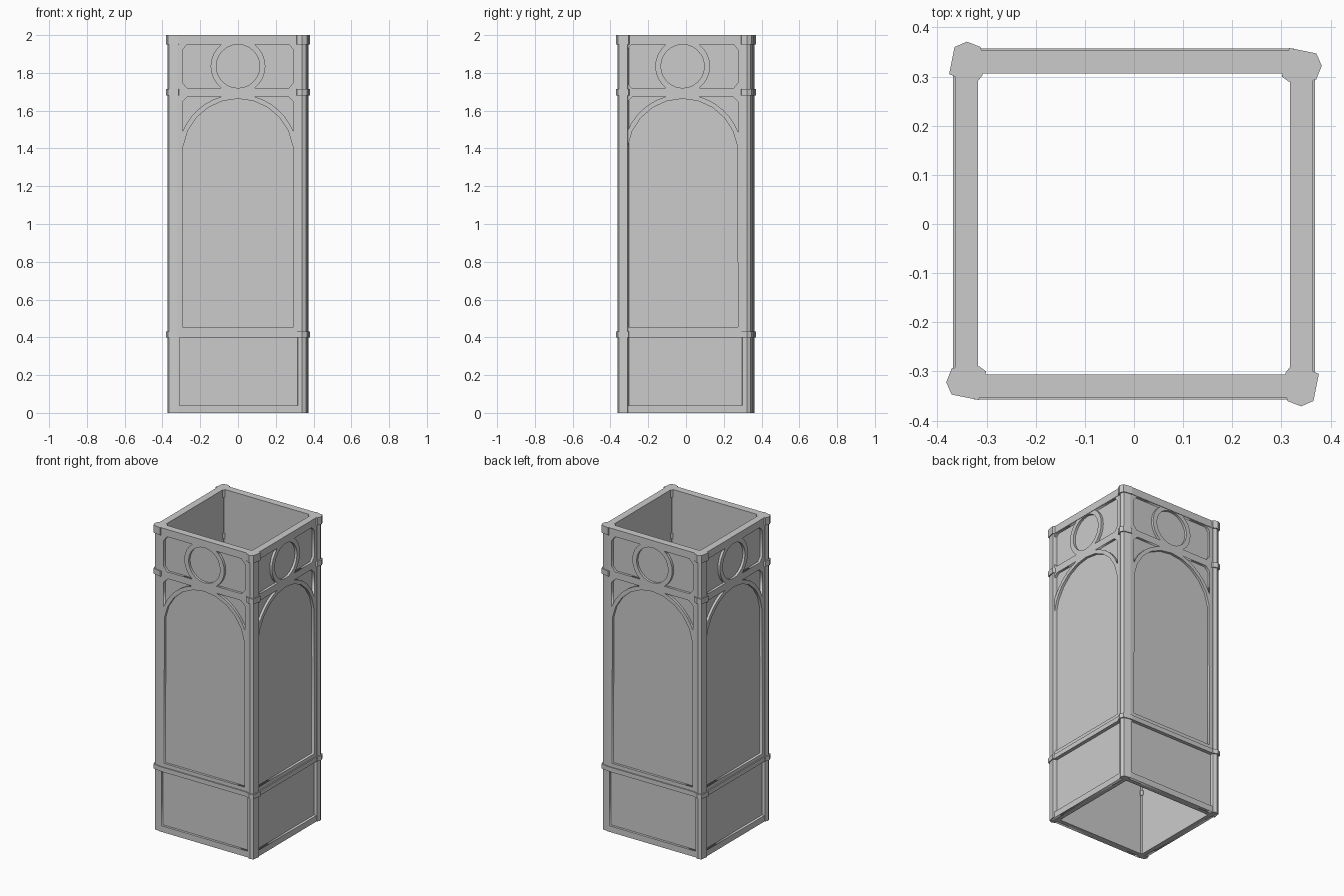
import bpy
import bmesh
from math import sin, cos, pi, atan2
from mathutils import Matrix, Vector

if "Cube" in bpy.data.objects:
    bpy.data.objects.remove(bpy.data.objects["Cube"])


def arc(cx, cz, r, a0, a1, n):
    return [(cx + r * cos(a0 + (a1 - a0) * i / n),
             cz + r * sin(a0 + (a1 - a0) * i / n)) for i in range(n + 1)]


def rect(x0, x1, z0, z1):
    return [(x0, z0), (x1, z0), (x1, z1), (x0, z1)]


def mirror(pts):
    return [(-x, z) for x, z in reversed(pts)]


def plate_mesh(name, loops, y_front, y_back):
    """Flat plate in the XZ plane; loops after the first are holes."""
    cu = bpy.data.curves.new(name + "_curve", 'CURVE')
    cu.dimensions = '2D'
    cu.fill_mode = 'BOTH'
    cu.extrude = (y_back - y_front) / 2
    for pts in loops:
        sp = cu.splines.new('POLY')
        sp.points.add(len(pts) - 1)
        for p, (x, z) in zip(sp.points, pts):
            p.co = (x, z, 0, 1)
        sp.use_cyclic_u = True
    tmp = bpy.data.objects.new(name + "_tmp", cu)
    bpy.context.collection.objects.link(tmp)
    bpy.context.view_layer.update()
    me = bpy.data.meshes.new_from_object(
        tmp.evaluated_get(bpy.context.evaluated_depsgraph_get()))
    bpy.data.objects.remove(tmp)
    me.transform(Matrix.Translation((0, (y_front + y_back) / 2, 0))
                 @ Matrix.Rotation(pi / 2, 4, 'X'))
    me.name = name
    return me


def box_mesh(name, lo, hi):
    lo, hi = Vector(lo), Vector(hi)
    bm = bmesh.new()
    bmesh.ops.create_cube(bm, size=1, matrix=Matrix.Translation((lo + hi) / 2)
                          @ Matrix.Diagonal((*(hi - lo), 1)))
    me = bpy.data.meshes.new(name)
    bm.to_mesh(me)
    bm.free()
    return me


# Corner section, shared by the post and its collars
CORNER = [(.308, -.345), (.312, -.36), (.34, -.371), (.365, -.36),
          (.376, -.305), (.362, -.299), (.318, -.290), (.308, -.303)]


def post_mesh(name, scale, z0, z1):
    bm = bmesh.new()
    c = Vector((.34, -.328))
    vs = [bm.verts.new((*(c + (Vector(p) - c) * scale), z0)) for p in CORNER]
    f = bm.faces.new(vs)
    ext = bmesh.ops.extrude_face_region(bm, geom=[f], use_keep_orig=True)
    bmesh.ops.translate(bm, vec=(0, 0, z1 - z0),
                        verts=[v for v in ext['geom'] if isinstance(v, bmesh.types.BMVert)])
    bmesh.ops.recalc_face_normals(bm, faces=bm.faces)
    me = bpy.data.meshes.new(name)
    bm.to_mesh(me)
    bm.free()
    return me


# Openings of the tracery frame
base_panel = rect(-.31, .318, .04, .405)
arch_panel = [(-.293, .455), (.293, .455)] + arc(0, 1.37, .293, .14, pi - .14, 10)
roundel = arc(0, 1.835, .115, 0, 2 * pi * 23 / 24, 23)
a = atan2(.115, -.088)
side_panel = ([(-.295, 1.92), (-.295, 1.75), (-.27, 1.72)]
              + arc(0, 1.835, .145, 2 * pi - a, a, 8) + [(-.27, 1.95)])
s0, s1 = atan2(.305, -.087), atan2(.116, -.295)
spandrel = [(-.295, 1.645), (-.265, 1.675)] + arc(0, 1.37, .317, s0, s1, 6)

frame_loops = [rect(-.325, .325, 0, 1.96), base_panel, arch_panel, roundel,
               side_panel, mirror(side_panel), spandrel, mirror(spandrel)]

parts = {
    "tracery_frame": plate_mesh("tracery_frame", frame_loops, -.35, -.332),
    "wall_panel": box_mesh("wall_panel", (-.325, -.334, 0), (.325, -.306, 2)),
    "top_rail": box_mesh("top_rail", (-.325, -.353, 1.952), (.325, -.33, 2)),
    "base_band": box_mesh("base_band", (-.325, -.357, .4), (.325, -.33, .43)),
    "corner_post": post_mesh("corner_post", .8, 0, 1.99),
    "lower_collar": post_mesh("lower_collar", 1, .4, .43),
    "middle_collar": post_mesh("middle_collar", 1, 1.68, 1.715),
    "top_collar": post_mesh("top_collar", 1, 1.95, 2),
}

# Four sides, turned around the shaft in a pinwheel
sides = [("front", (0, 0)), ("right", (.011, -.018)),
         ("back", (0, 0)), ("left", (-.011, .018))]
for k, (side, (dx, dy)) in enumerate(sides):
    m = Matrix.Translation((dx, dy, 0)) @ Matrix.Rotation(k * pi / 2, 4, 'Z')
    for name, me in parts.items():
        ob = bpy.data.objects.new(f"{side}_{name}", me)
        ob.matrix_world = m
        bpy.context.collection.objects.link(ob)
